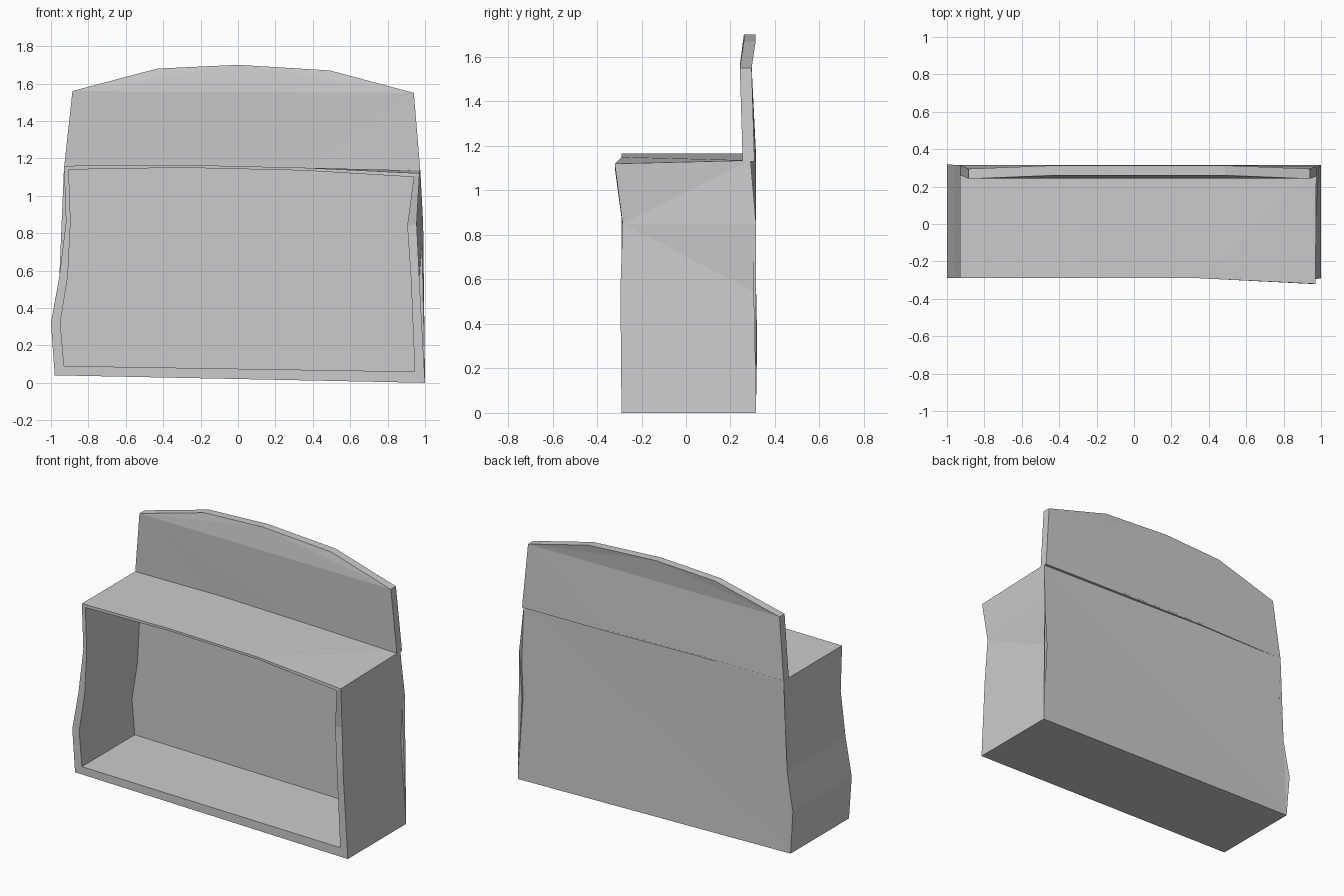
import bpy, bmesh

if "Cube" in bpy.data.objects:
    bpy.data.objects.remove(bpy.data.objects["Cube"])


def loft(name, rings, closed_loop=False):
    """Skin matching rings of points; cap the ends unless told otherwise."""
    bm = bmesh.new()
    loops = [[bm.verts.new(p) for p in ring] for ring in rings]
    for a, b in zip(loops, loops[1:]):
        n = len(a)
        for i in range(n):
            j = (i + 1) % n
            bm.faces.new((a[i], a[j], b[j], b[i]))
    bm.faces.new(loops[0])
    bm.faces.new(loops[-1])
    # Triangulate the gently warped faces
    bmesh.ops.triangulate(bm, faces=bm.faces[:])
    bmesh.ops.recalc_face_normals(bm, faces=bm.faces[:])
    mesh = bpy.data.meshes.new(name)
    bm.to_mesh(mesh)
    bm.free()
    obj = bpy.data.objects.new(name, mesh)
    bpy.context.collection.objects.link(obj)
    return obj


# Wobbly outline of the box (x, z), clockwise from the bottom left
outer = [(-.98, .04), (-1, .32), (-.955, .57), (-.92, .86), (-.93, 1.16),
         (-.3, 1.165), (.35, 1.15), (.97, 1.12), (.955, .85), (.97, .55), (1, 0)]
inner = [(-.93, .09), (-.95, .32), (-.91, .57), (-.895, .86), (-.905, 1.14),
         (-.3, 1.15), (.35, 1.135), (.94, 1.10), (.905, .84), (.925, .55), (.945, .06)]

front_y = [-.29] * 7 + [-.32, -.285, -.295, -.29]
back_y = [.315, .32, .315, .315, .315, .315, .315, .29, .315, .315, .315]

# Right-hand back edge bulges out a little compared with the front
back = outer[:7] + [(.975, 1.135), (.99, .85), (.97, .54), (1, 0)]


def ring(outline, ys):
    return [(x, y, z) for (x, z), y in zip(outline, ys)]


# Open-fronted box: back, outside walls, front rim, inside walls, inner back
loft("open_box", [ring(back, back_y), ring(outer, front_y),
                  ring(inner, front_y), ring(inner, [.258] * len(inner))])

# Arched backboard whose top corners lean forward
board = [(-.93, 1.15), (-.885, 1.56), (-.43, 1.68), (0, 1.70),
         (.49, 1.67), (.94, 1.55), (.975, 1.13), (.35, 1.14), (-.3, 1.155)]
board_y = [.315, .295, .313, .313, .313, .295, .308, .315, .315]
loft("backboard", [ring(board, board_y), ring(board, [y - .053 for y in board_y])])
